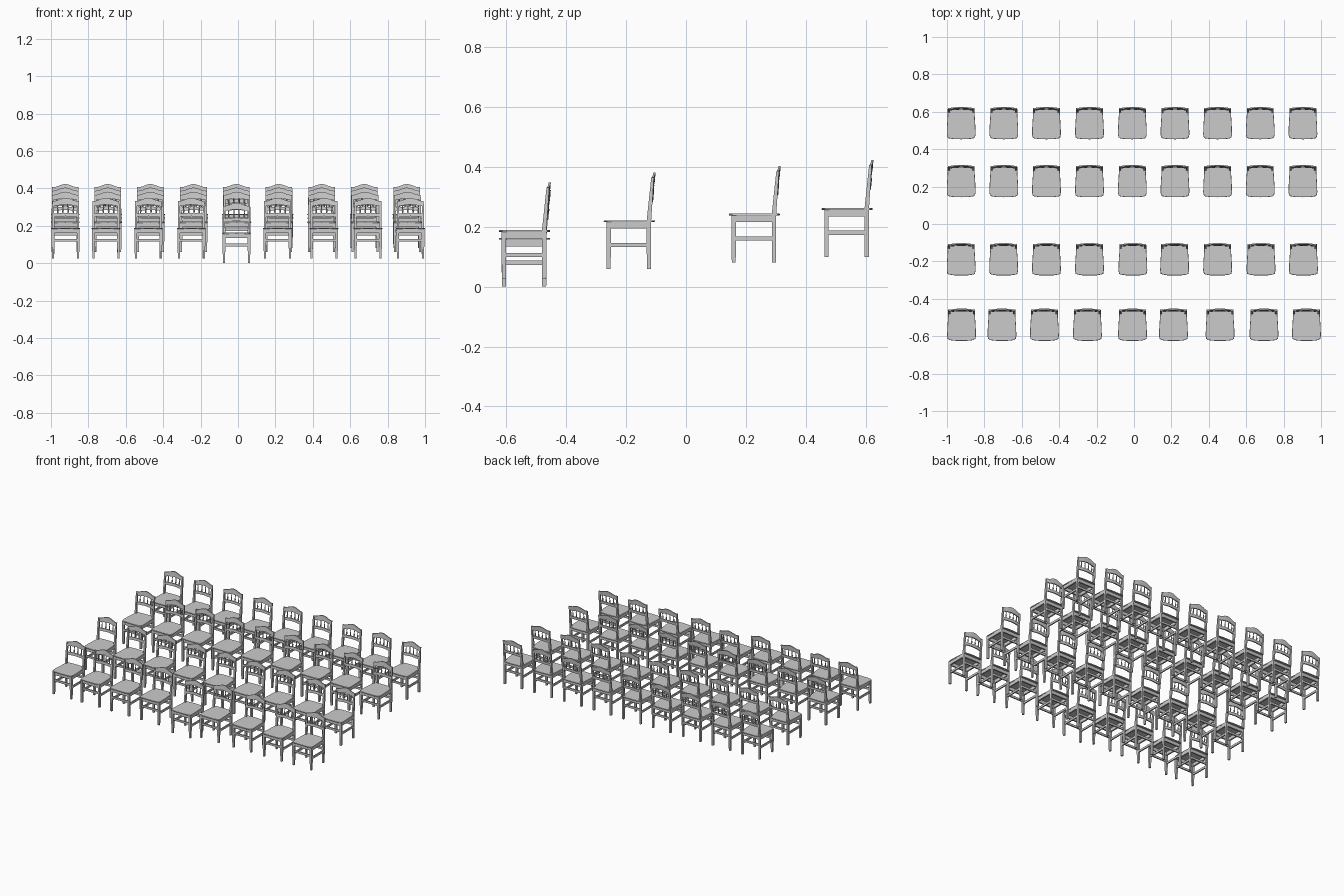
import bpy, bmesh, math
from mathutils import Vector

if "Cube" in bpy.data.objects:
    bpy.data.objects.remove(bpy.data.objects["Cube"])

SEAT_Z = 0.157


def lean(z):
    """Centre line of the back posts in y."""
    return 0.065 + max(0.0, z - 0.16) * 0.085


def loft(bm, rings, smooth=False):
    """Join equal-length rings of points into a capped solid."""
    vs = [[bm.verts.new(p) for p in r] for r in rings]
    n = len(vs[0])
    for a, b in zip(vs, vs[1:]):
        for i in range(n):
            f = bm.faces.new((a[i], a[(i + 1) % n], b[(i + 1) % n], b[i]))
            f.smooth = smooth
    bm.faces.new(vs[0][::-1])
    bm.faces.new(vs[-1])


def box(bm, lo, hi):
    (x0, y0, z0), (x1, y1, z1) = lo, hi
    loft(bm, [[(x0, y0, z), (x1, y0, z), (x1, y1, z), (x0, y1, z)] for z in (z0, z1)])


def post(bm, stations):
    """Rectangular post through (x, y, z, width, depth) stations."""
    loft(bm, [[(x - w / 2, y - d / 2, z), (x + w / 2, y - d / 2, z),
               (x + w / 2, y + d / 2, z), (x - w / 2, y + d / 2, z)]
              for x, y, z, w, d in stations])


def bow(x):
    return 0.005 * (1 - (x / 0.066) ** 2)


def rail(bm, z_low, z_high, arch_low, arch_high, thick):
    """Bowed back rail with arched edges."""
    rings = []
    for i in range(13):
        u = -1 + i / 6
        x = 0.066 * u
        c = 0.5 + 0.5 * math.cos(math.pi * u)
        z0, z1 = z_low + arch_low * c, z_high + arch_high * c
        y0, y1 = lean(z0) + bow(x), lean(z1) + bow(x)
        t = thick / 2
        rings.append([(x, y0 - t, z0), (x, y0 + t, z0), (x, y1 + t, z1), (x, y1 - t, z1)])
    loft(bm, rings)


def finish(name, bm):
    bmesh.ops.recalc_face_normals(bm, faces=bm.faces)
    me = bpy.data.meshes.new(name)
    bm.to_mesh(me)
    bm.free()
    return me


def make_seat():
    bm = bmesh.new()
    # right half outline, front to back, mirrored to the left
    half = [(0.0, -0.086), (0.04, -0.085), (0.066, -0.081), (0.074, -0.074),
            (0.077, -0.06), (0.076, -0.02), (0.072, 0.045), (0.070, 0.076),
            (0.066, 0.080), (0.035, 0.084), (0.0, 0.085)]
    outline = half + [(-x, y) for x, y in half[-2:0:-1]]
    loft(bm, [[(x * s, y * s, z) for x, y in outline]
              for s, z in ((0.985, SEAT_Z), (1, SEAT_Z + 0.002),
                           (1, SEAT_Z + 0.004), (0.985, SEAT_Z + 0.006))])
    return finish("seat", bm)


def make_frame():
    bm = bmesh.new()
    for s in (-1, 1):
        # front leg
        post(bm, [(s * 0.067, -0.0695, 0, 0.011, 0.013),
                  (s * 0.067, -0.0695, 0.07, 0.014, 0.015),
                  (s * 0.067, -0.0695, SEAT_Z, 0.014, 0.015)])
        # back leg and post
        post(bm, [(s * 0.066, 0.065, 0, 0.011, 0.014),
                  (s * 0.066, 0.065, 0.16, 0.012, 0.015),
                  (s * 0.066, lean(0.24), 0.24, 0.011, 0.012),
                  (s * 0.066, lean(0.306), 0.306, 0.010, 0.009)])
        # side apron and side stretcher
        box(bm, (s * 0.067 - 0.005, -0.064, 0.135), (s * 0.067 + 0.005, 0.060, SEAT_Z))
        box(bm, (s * 0.067 - 0.004, -0.064, 0.073), (s * 0.067 + 0.004, 0.060, 0.087))
    # front and back aprons and stretchers
    for y in (-0.070, 0.065):
        box(bm, (-0.062, y - 0.005, 0.135), (0.062, y + 0.005, SEAT_Z))
        box(bm, (-0.062, y - 0.004, 0.090), (0.062, y + 0.004, 0.104))
    return finish("frame", bm)


def make_backrest():
    bm = bmesh.new()
    rail(bm, 0.280, 0.306, 0.008, 0.017, 0.007)   # crest rail
    rail(bm, 0.222, 0.240, 0.003, 0.003, 0.007)   # lower rail
    # turned spindles
    profile = [(0, 0.0022), (0.12, 0.0036), (0.3, 0.0046), (0.5, 0.0030),
               (0.68, 0.0020), (0.8, 0.0034), (0.9, 0.0022), (1, 0.0026)]
    for x in (-0.042, -0.014, 0.014, 0.042):
        rings = []
        for t, r in profile:
            z = 0.240 + 0.048 * t
            y = lean(z) + bow(x)
            rings.append([(x + r * math.cos(a * math.pi / 4), y + r * math.sin(a * math.pi / 4), z)
                          for a in range(8)])
        loft(bm, rings, smooth=True)
    return finish("backrest", bm)


PARTS = {"seat": make_seat(), "frame": make_frame(), "backrest": make_backrest()}

# rows: y, floor height, chair x positions
even = [-0.924, -0.696, -0.468, -0.238, -0.009, 0.219, 0.447, 0.675, 0.903]
ROWS = [
    (-0.539, 0.026, [-0.922, -0.706, -0.479, -0.249, -0.008, 0.211, 0.460, 0.695, 0.922]),
    (-0.189, 0.059, [-0.924, -0.697, -0.468, -0.238, -0.006, 0.217, 0.447, 0.679, 0.906]),
    (0.229, 0.081, even),
    (0.539, 0.100, even),
]

# chairs as linked copies; the middle front chair stands lowest
for r, (y, z, xs) in enumerate(ROWS):
    for c, x in enumerate(xs):
        base = 0.0 if (r == 0 and c == 4) else z
        for part, me in PARTS.items():
            ob = bpy.data.objects.new(f"chair_row{r + 1}_{c + 1}_{part}", me)
            ob.location = Vector((x, y, base))
            bpy.context.collection.objects.link(ob)
